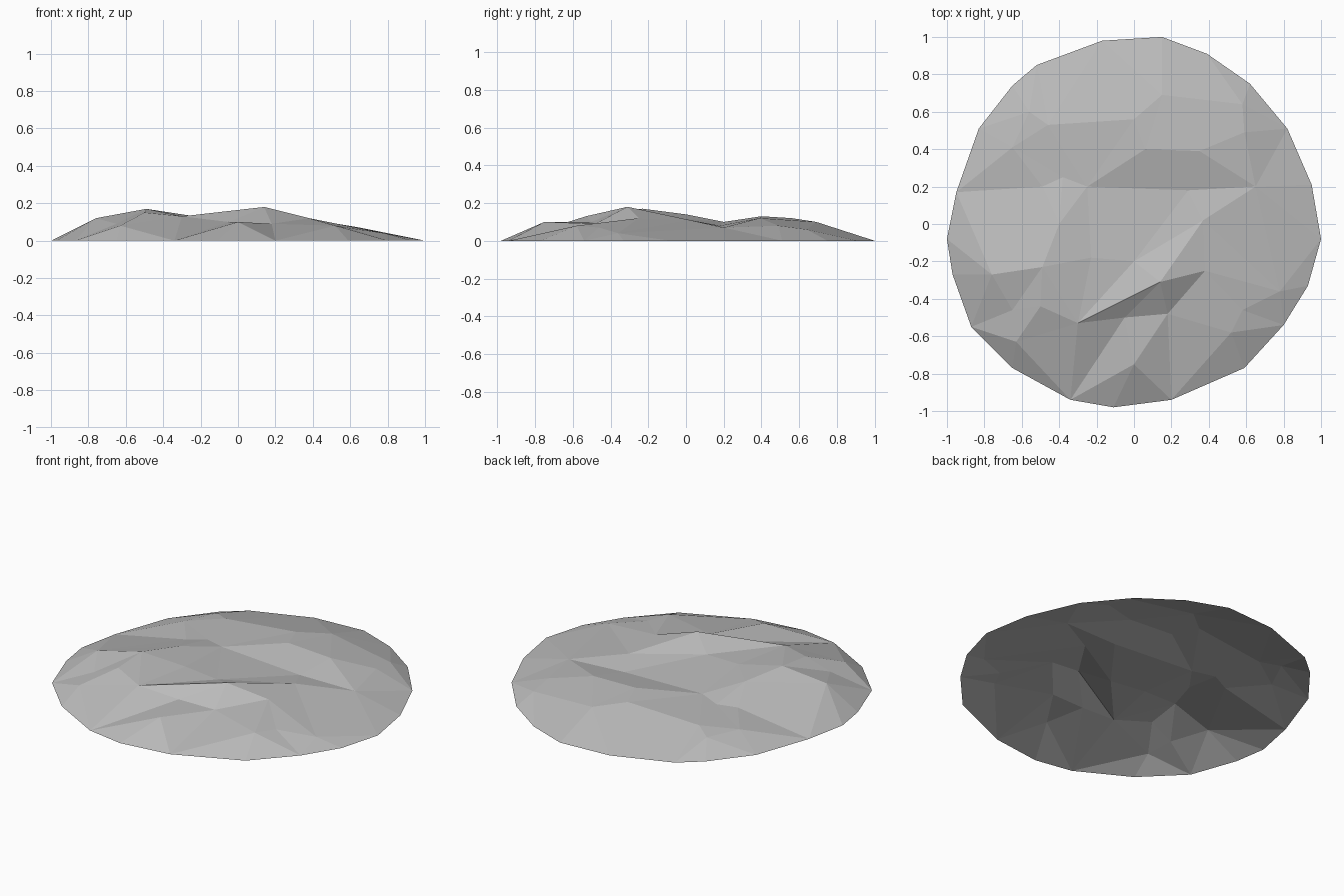
import bpy
import bmesh
from mathutils import Vector
from mathutils.geometry import delaunay_2d_cdt

default_cube = bpy.data.objects.get("Cube")
if default_cube:
    bpy.data.objects.remove(default_cube, do_unlink=True)


def flat_material(name, colour):
    material = bpy.data.materials.new(name)
    material.use_nodes = True
    material.diffuse_color = colour
    shader = next(n for n in material.node_tree.nodes if n.type == "BSDF_PRINCIPLED")
    shader.inputs["Base Color"].default_value = colour
    return material


# Outline of the mound on the ground, counter-clockwise
rim = [
    (1, -.08), (.95, .21), (.82, .51), (.62, .75), (.39, .91), (.15, 1), (-.17, .98),
    (-.52, .85), (-.65, .74), (-.83, .51), (-.95, .17), (-1, -.08), (-.97, -.27),
    (-.87, -.55), (-.65, -.77), (-.34, -.94), (-.11, -.98), (.2, -.94), (.59, -.77),
    (.8, -.54), (.93, -.33),
]

# Crests and creases, each a chain of joined points
creases = {
    "main_ridge": [(-.3, -.53, .13), (.14, -.31, .18), (.37, .02, .11), (.65, .2, .07)],
    "valley": [(-.23, -.18, .13), (0, -.2, .12), (.29, .18, .08), (.65, .2, .07)],
    "front_spur": [(.14, -.31, .18), (.38, -.25, .12), (.18, -.48, .09),
                   (-.05, -.5, .1), (-.34, -.94, 0), (0, -.75, .1)],
    "west_peak": [(-.4, 0, .14), (-.49, -.23, .17), (-.5, -.44, .15), (-.3, -.53, .13)],
    "west_notch": [(-.97, -.27, 0), (-.76, -.27, .12), (-.65, -.46, .09)],
    "north_crest": [(.35, .39, .12), (.06, .4, .13), (0, .56, .12), (.15, .69, .1)],
    "east_shoulder": [(.52, -.58, .08), (.58, -.46, .07), (.78, -.36, .04)],
    "north_east_edge": [(.59, .49, .08), (.58, .64, .06)],
    "north_west_dip": [(-.65, .41, .07), (-.49, .2, .08), (-.38, .25, .09), (-.25, .2, .1)],
    "north_west_edge": [(-.46, .53, .09), (-.56, .6, .07)],
    "south_west_foot": [(-.5, -.44, .15), (-.63, -.63, .08)],
}

# Gather the points once each, and the edges that must survive triangulation
points = []
fixed_edges = []


def point_index(point):
    if point not in points:
        points.append(point)
    return points.index(point)


def add_chain(chain, closed=False):
    indices = [point_index(p) for p in chain]
    fixed_edges.extend(zip(indices, indices[1:]))
    if closed:
        fixed_edges.append((indices[-1], indices[0]))


add_chain([(x, y, 0) for x, y in rim], closed=True)
for chain in creases.values():
    add_chain(chain)

# Triangulate in plan, then lift every corner to its height
plan = [Vector(p[:2]) for p in points]
flat, _, triangles, sources, _, _ = delaunay_2d_cdt(plan, fixed_edges, [], 1, 1e-5)

bm = bmesh.new()
corners = []
for position, source in zip(flat, sources):
    height = points[source[0]][2] if source else .1
    corners.append(bm.verts.new((position.x, position.y, height)))
for triangle in triangles:
    bm.faces.new([corners[i] for i in triangle])
for face in bm.faces:
    face.normal_update()
    if face.normal.z < 0:
        face.normal_flip()

# Rocky mound: an open, flat-shaded shell
mesh = bpy.data.meshes.new("rocky_mound")
bm.to_mesh(mesh)
bm.free()
mound = bpy.data.objects.new("rocky_mound", mesh)
bpy.context.collection.objects.link(mound)
mesh.materials.append(flat_material("stone_grey", (.5, .5, .5, 1)))
